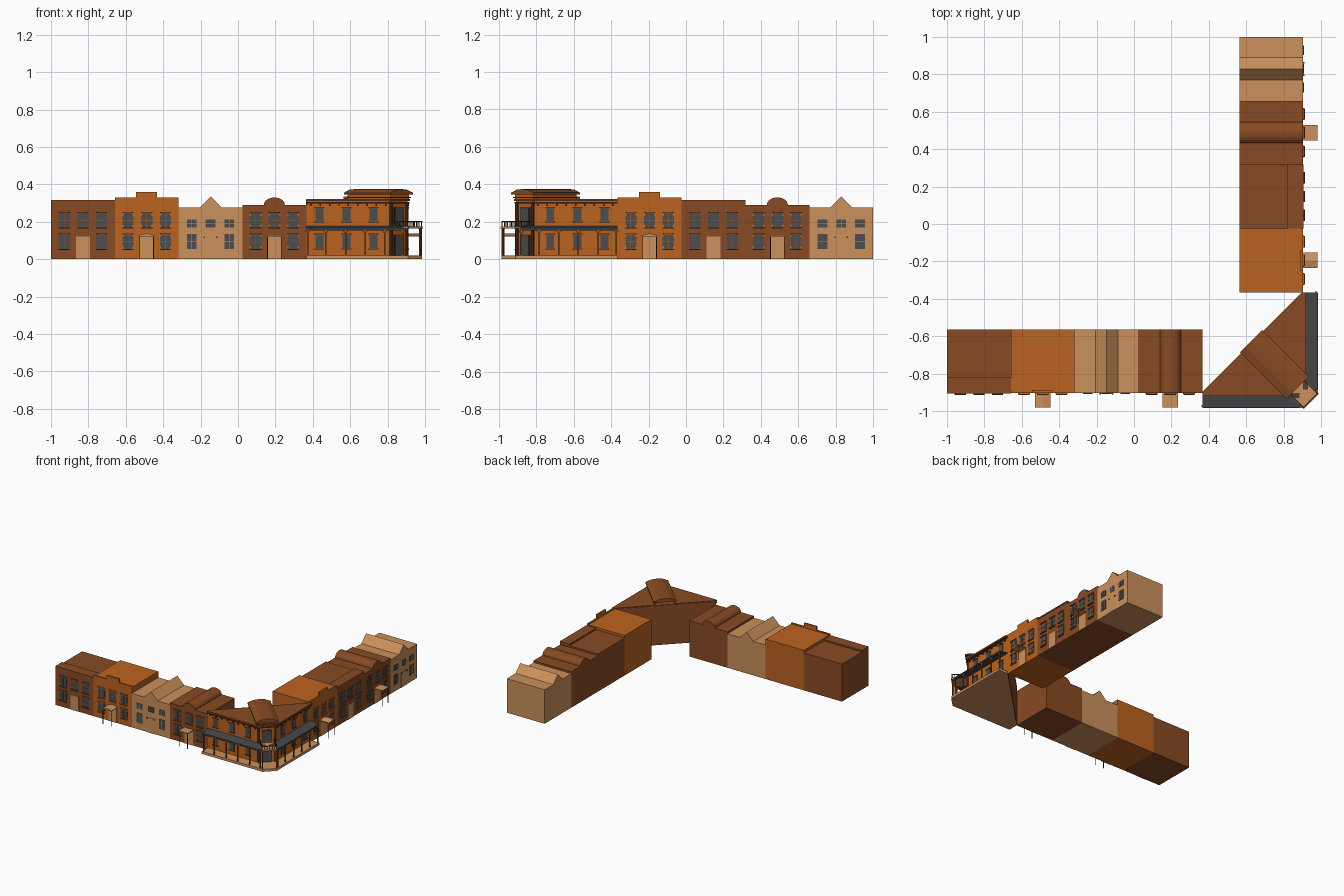
import bpy, bmesh, math

if "Cube" in bpy.data.objects:
    bpy.data.objects.remove(bpy.data.objects["Cube"])

def material(name, rgb):
    m = bpy.data.materials.new(name)
    m.diffuse_color = (*rgb, 1)
    m.use_nodes = True
    m.node_tree.nodes["Principled BSDF"].inputs["Base Color"].default_value = m.diffuse_color
    return m

BROWN = material("brown_brick", (0.25, 0.070, 0.017))
ORANGE = material("orange_wood", (0.50, 0.125, 0.0145))
TAN = material("tan_wood", (0.60, 0.28, 0.108))
DARK = material("dark_timber", (0.085, 0.032, 0.012))
GLASS = material("window_grey", (0.070, 0.075, 0.078))
SLATE = material("slate_awning", (0.060, 0.063, 0.068))

# Frames: (along the wall, outward, up) to world
R2 = math.sqrt(2)
def front(u, v, z): return (u, -v, z)
def right(u, v, z): return (v, u, z)
def right_wing(u, v, z): return (v, -u, z)
def diagonal(t, s, z): return ((s + t) / R2, (t - s) / R2, z)

parts = {}

def prism(name, mat, F, axis, poly, lo, hi):
    """Extrude a 2D outline along one axis of a frame into the named part."""
    bm = parts.setdefault(name, (bmesh.new(), mat))[0]
    order = {"u": lambda a, b, c: (c, a, b), "v": lambda a, b, c: (a, c, b),
             "z": lambda a, b, c: (a, b, c)}[axis]
    ends = [[bm.verts.new(F(*order(a, b, c))) for a, b in poly] for c in (lo, hi)]
    n = len(poly)
    bm.faces.new(ends[0])
    bm.faces.new(ends[1][::-1])
    for i in range(n):
        j = (i + 1) % n
        bm.faces.new((ends[0][i], ends[1][i], ends[1][j], ends[0][j]))

def box(name, mat, F, u0, u1, v0, v1, z0, z1):
    prism(name, mat, F, "z", [(u0, v0), (u1, v0), (u1, v1), (u0, v1)], z0, z1)

WALL, BACK = 0.903, 0.565

def window(tag, F, c, z0, z1, w, cut, wall_mat, sill, shutters):
    h, k = w / 2, cut
    if cut:
        poly = [(c-h+k, z0), (c+h-k, z0), (c+h, z0+k), (c+h, z1-k),
                (c+h-k, z1), (c-h+k, z1), (c-h, z1-k), (c-h, z0+k)]
    else:
        poly = [(c-h, z0), (c+h, z0), (c+h, z1), (c-h, z1)]
    prism(tag + "_windows", GLASS, F, "v", poly, WALL - 0.002, WALL + 0.003)
    m = (z0 + z1) / 2
    box(tag + "_glazing_bars", wall_mat, F, c-0.001, c+0.001, WALL, WALL+0.005, z0, z1)
    box(tag + "_glazing_bars", wall_mat, F, c-h, c+h, WALL, WALL+0.005, m-0.001, m+0.001)
    if sill:
        box(tag + "_sills", wall_mat, F, c-h, c+h, WALL, WALL+0.012, z0-0.006, z0+0.001)
        box(tag + "_lintels", wall_mat, F, c-h, c+h, WALL, WALL+0.009, z1-0.002, z1+0.005)
    if shutters:
        for s in (-1, 1):
            x = c + s * (h - 0.002)
            for z in (z0 + 0.008, z1 - 0.014):
                box(tag + "_window_trim", TAN, F, x-0.004, x+0.004, WALL, WALL+0.006, z, z+0.006)

def canopy(tag, F, c, hipped):
    v0, v1, w = WALL, 0.98, 0.042
    box(tag + "_canopy", TAN, F, c-w, c+w, v0, v1, 0.122, 0.128)
    if hipped:
        prism(tag + "_canopy_roof", TAN, F, "v",
              [(c-w, 0.128), (c+w, 0.128), (c, 0.138)], v0, v1)
    for x in (c - w + 0.005, c + w - 0.005):
        box(tag + "_canopy_posts", DARK, F, x-0.002, x+0.002, v1-0.007, v1-0.003, 0, 0.123)

def shop(kind, tag, F, u0, u1):
    c, wall = (u0 + u1) / 2, {"flat": BROWN, "step": ORANGE, "gable": TAN, "arch": BROWN}[kind]
    body = tag + "_walls"
    if kind == "flat":       # raised front section
        box(body, wall, F, u0, u1, BACK, 0.82, 0, 0.303)
        box(tag + "_parapet", wall, F, u0, u1, 0.82, WALL, 0, 0.315)
        box(tag + "_cornice", wall, F, u0, u1, WALL, WALL+0.004, 0.306, 0.315)
    elif kind == "step":     # stepped false front
        box(body, wall, F, u0, u1, BACK, 0.89, 0, 0.323)
        prism(tag + "_false_front", wall, F, "v",
              [(u0, 0), (u1, 0), (u1, 0.33), (c+0.056, 0.33), (c+0.056, 0.36),
               (c-0.056, 0.36), (c-0.056, 0.33), (u0, 0.33)], 0.89, WALL)
    elif kind == "gable":
        prism(body, wall, F, "v", [(u0, 0), (u1, 0), (u1, 0.275), (c+0.06, 0.275),
              (c, 0.335), (c-0.06, 0.275), (u0, 0.275)], BACK, WALL)
        for x in (c - 0.033, c + 0.033):
            box(tag + "_door_lamps", DARK, F, x-0.004, x+0.004, WALL, WALL+0.008, 0.112, 0.12)
    else:                    # rounded pediment
        arc = [(c + 0.056*math.cos(a), 0.29 + 0.04*math.sin(a))
               for a in (math.pi*i/12 for i in range(13))]
        prism(body, wall, F, "v", [(u0, 0), (u1, 0), (u1, 0.29), *arc, (u0, 0.29)], BACK, WALL)
    fancy = kind in ("step", "arch")
    cut, w = (0, 0.052) if kind == "gable" else (0.013, 0.06)
    for d in (-0.1, 0, 0.1):
        window(tag, F, c+d, 0.168, 0.248 if cut else 0.212, w, cut, wall, cut > 0, fancy)
        if d:
            window(tag, F, c+d, 0.054, 0.134, w, cut, wall, cut > 0, fancy)
    box(tag + "_door", TAN, F, c-0.037, c+0.037, WALL-0.002, WALL+0.003, 0, 0.12)
    if fancy:
        canopy(tag, F, c, kind == "step")

# Two street rows
for row, F, kinds, start in (("front_row", front, ("flat", "step", "gable", "arch"), -1.0),
                             ("right_row", right, ("step", "flat", "arch", "gable"), -0.365)):
    for i, k in enumerate(kinds):
        shop(k, f"{row}_{k}_shop", F, start + i*0.34125, start + (i+1)*0.34125)

# Corner building: walls, platform and roof
def corner(e, ch, end=0.365):
    """Triangular plan whose street walls sit at e with a chamfer ch."""
    return [(end, 0.905), (end, e), (e-ch, e), (e, e-ch), (e, end), (0.905, end)]
prism("corner_platform", TAN, front, "z", corner(0.985, 0.075), 0, 0.02)
prism("corner_walls", ORANGE, front, "z", corner(0.9055, 0.095), 0.02, 0.31)
prism("corner_cornice", DARK, front, "z", corner(0.916, 0.10), 0.298, 0.305)
prism("corner_roof", BROWN, front, "z", corner(0.92, 0.10), 0.31, 0.322)
box("corner_back_wall", BROWN, diagonal, -0.38, 0.38, 0.893, 0.8985, 0, 0.318)

# Wings of the corner building
for side, F in (("front_wing", front), ("right_wing", right_wing)):
    prism(side + "_awning", SLATE, F, "u",
          [(0.903, 0.17), (0.98, 0.161), (0.98, 0.167), (0.903, 0.178)], 0.365, 0.885)
    box(side + "_awning_beam", DARK, F, 0.37, 0.885, 0.970, 0.976, 0.152, 0.163)
    for x in (0.373, 0.47, 0.575, 0.68, 0.785, 0.88):
        box(side + "_porch_posts", BROWN, F, x-0.004, x+0.004, 0.969, 0.977, 0.02, 0.16)
        prism(side + "_post_brackets", BROWN, F, "v",
              [(x-0.015, 0.153), (x+0.015, 0.153), (x, 0.132)], 0.971, 0.975)
    for x in (0.435, 0.58, 0.725):
        for z0, z1 in ((0.058, 0.13), (0.203, 0.272)):
            box(side + "_windows", GLASS, F, x-0.021, x+0.021, 0.904, 0.910, z0, z1)
            box(side + "_window_sills", BROWN, F, x-0.026, x+0.026, 0.904, 0.914, z0-0.006, z0)
            box(side + "_window_lintels", BROWN, F, x-0.026, x+0.026, 0.904, 0.914, z1, z1+0.006)
    for i in range(9):
        x = 0.39 + i * 0.05
        box(side + "_cornice_brackets", DARK, F, x-0.004, x+0.004, 0.904, 0.914, 0.284, 0.3)

# Chamfered corner tower: doors, columns and pediment
FACE = 1.2135
for z0, z1 in ((0.02, 0.125), (0.18, 0.27)):
    box("tower_door_frames", DARK, diagonal, -0.037, 0.037, FACE-0.002, FACE+0.003, z0, z1+0.008)
    box("tower_doors", GLASS, diagonal, -0.029, 0.029, FACE-0.002, FACE+0.006, z0, z1)
for t in (-0.06, 0.06):
    box("tower_columns", DARK, diagonal, t-0.007, t+0.007, FACE-0.005, FACE+0.010, 0.02, 0.3)
box("tower_attic", ORANGE, diagonal, -0.07, 0.07, 0.899, 1.222, 0.315, 0.348)
box("tower_attic_moulding", BROWN, diagonal, -0.078, 0.078, 0.899, 1.23, 0.326, 0.333)
prism("tower_pediment_roof", BROWN, diagonal, "v",
      [(-0.085, 0.346), (0.085, 0.346), (0.085, 0.355), (0.042, 0.371), (0, 0.375),
       (-0.042, 0.371), (-0.085, 0.355)], 0.885, 1.237)

# Corner balcony with railing and posts
box("balcony_floor", TAN, diagonal, -0.058, 0.058, FACE, 1.342, 0.164, 0.174)
for t in (-0.053, 0.053):
    box("balcony_posts", BROWN, diagonal, t-0.004, t+0.004, 1.328, 1.336, 0.0, 0.165)
    box("balcony_rail", DARK, diagonal, t-0.003, t+0.003, FACE, 1.338, 0.199, 0.204)
    for i in range(6):
        s = 1.235 + i * 0.02
        box("balcony_balusters", DARK, diagonal, t-0.0015, t+0.0015, s-0.0015, s+0.0015, 0.17, 0.2)
box("balcony_rail", DARK, diagonal, -0.056, 0.056, 1.332, 1.338, 0.199, 0.204)
for i in range(7):
    t = -0.054 + i * 0.018
    box("balcony_balusters", DARK, diagonal, t-0.0015, t+0.0015, 1.3335, 1.3365, 0.17, 0.2)

# Turn every collected part into an object
for name, (bm, mat) in parts.items():
    bmesh.ops.recalc_face_normals(bm, faces=bm.faces)
    me = bpy.data.meshes.new(name)
    bm.to_mesh(me)
    bm.free()
    me.materials.append(mat)
    bpy.context.collection.objects.link(bpy.data.objects.new(name, me))
